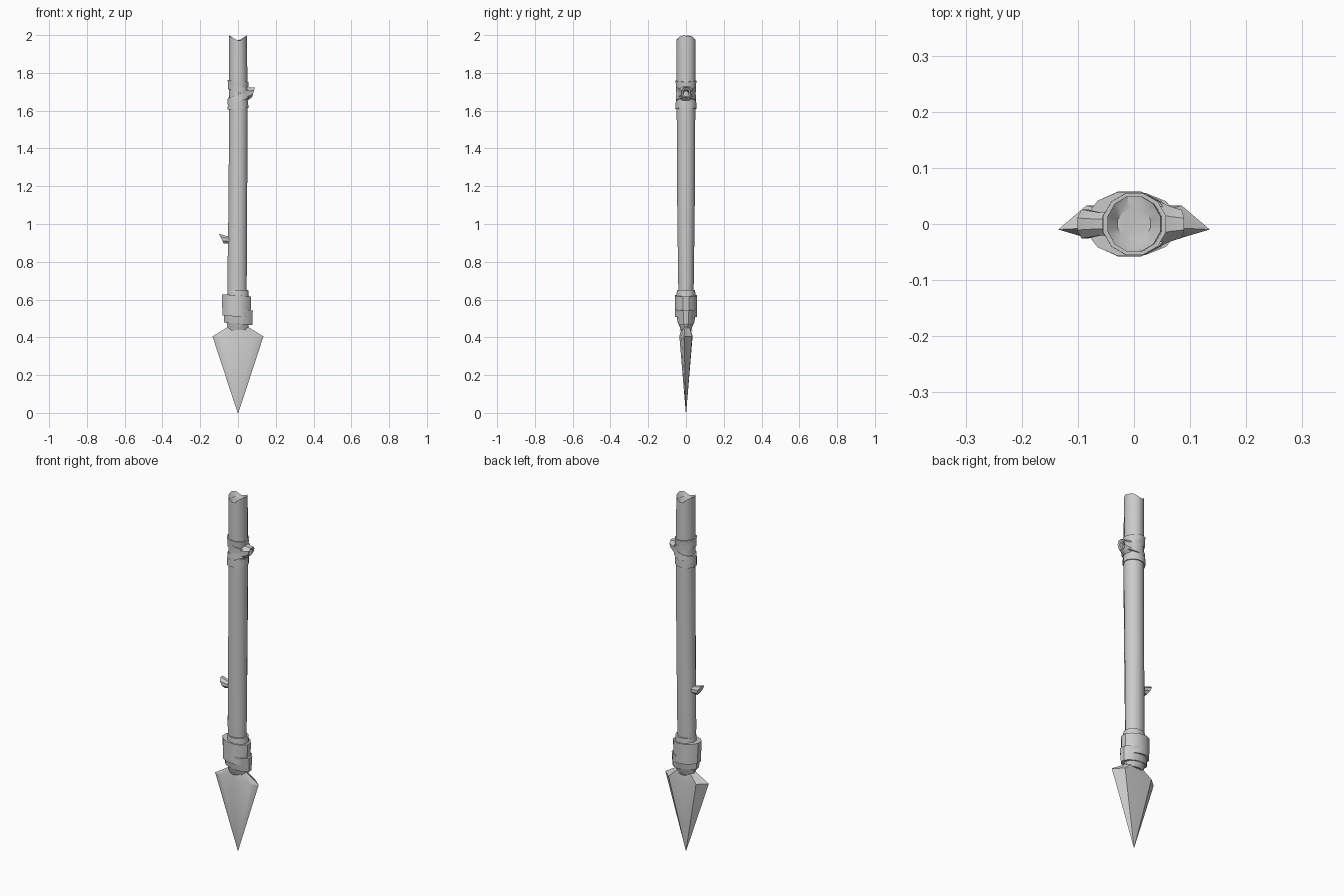
import bpy, math
from mathutils import Vector

if "Cube" in bpy.data.objects:
    bpy.data.objects.remove(bpy.data.objects["Cube"])

grey = bpy.data.materials.new("plain_grey")
grey.use_nodes = True
grey.diffuse_color = (0.6, 0.6, 0.6, 1)
grey.node_tree.nodes["Principled BSDF"].inputs["Base Color"].default_value = (0.6, 0.6, 0.6, 1)


def ring(center, u, v, n=12):
    """Ellipse of points spanned by the half axes u and v."""
    c, u, v = Vector(center), Vector(u), Vector(v)
    angles = [math.tau * (i + 0.5) / n for i in range(n)]
    return [c + u * math.cos(a) + v * math.sin(a) for a in angles]


def level(z, rx, ry, cx=0, tilt=0, n=12):
    return ring((cx, 0, z), (rx, 0, tilt * rx), (0, ry, 0), n)


def loft(name, rings, angle=35):
    """Skin a list of equal rings and cap both ends."""
    n = len(rings[0])
    verts = [p for r in rings for p in r]
    faces = [(k * n + i, k * n + (i + 1) % n, (k + 1) * n + (i + 1) % n, (k + 1) * n + i)
             for k in range(len(rings) - 1) for i in range(n)]
    faces += [tuple(reversed(range(n))), tuple(range(len(verts) - n, len(verts)))]
    mesh = bpy.data.meshes.new(name)
    mesh.from_pydata(verts, [], faces)
    mesh.materials.append(grey)
    obj = bpy.data.objects.new(name, mesh)
    bpy.context.collection.objects.link(obj)
    bpy.ops.object.select_all(action="DESELECT")
    obj.select_set(True)
    bpy.context.view_layer.objects.active = obj
    bpy.ops.object.mode_set(mode="EDIT")
    bpy.ops.mesh.select_all(action="SELECT")
    bpy.ops.mesh.normals_make_consistent(inside=False)
    bpy.ops.object.mode_set(mode="OBJECT")
    bpy.ops.object.shade_smooth_by_angle(angle=math.radians(angle))
    return obj


def band(name, z0, z1, low, high, cx=0, tilt=0):
    """Wrapped strip; low and high are its (x, y) radii at both edges."""
    loft(name, [level(z0, 0.04, 0.038, 0, tilt), level(z0, *low, cx, tilt),
                level(z1, *high, cx, tilt), level(z1, 0.04, 0.038, 0, tilt)])


# Shaft with a jagged broken top
profile = [(0.46, 0.048, 0.036, -0.003), (0.7, 0.053, 0.043, -0.005),
           (1.1, 0.051, 0.048, -0.001), (1.6, 0.051, 0.051, 0.002),
           (1.98, 0.049, 0.051, 0)]
rings = [level(*p) for p in profile]
for i, p in enumerate(rings[-1]):
    p.z = 1.968 + 0.032 * abs(p.x) / 0.049 - 0.006 * (i % 3 == 0)
rings.append(level(1.972, 0.03, 0.03))
loft("shaft", rings)

# Cut branch stub
loft("branch_stub", [ring((-0.035, 0, 0.915), (0, 0.024, 0), (0, 0, 0.022), 8),
                     ring((-0.06, 0, 0.917), (0, 0.022, 0), (-0.003, 0, 0.021), 8),
                     ring((-0.088, 0, 0.922), (0, 0.028, 0), (-0.014, 0, 0.029), 8)])

# Lower binding holding the head
band("binding_collar", 0.61, 0.65, (0.06, 0.052), (0.056, 0.05))
band("binding_upper", 0.51, 0.622, (0.077, 0.06), (0.08, 0.059), -0.008, -0.08)
band("binding_lower", 0.472, 0.55, (0.077, 0.044), (0.08, 0.057), 0.001, -0.1)
band("binding_foot", 0.438, 0.485, (0.052, 0.028), (0.064, 0.044), 0, 0.04)

# Upper crossed cord wraps
band("cord_bottom", 1.61, 1.65, (0.057, 0.057), (0.055, 0.056), 0, 0.08)
band("cord_rising", 1.65, 1.685, (0.062, 0.056), (0.06, 0.053), 0.004, 0.3)
band("cord_falling", 1.695, 1.73, (0.06, 0.053), (0.06, 0.055), 0.004, -0.35)
band("cord_top", 1.72, 1.758, (0.053, 0.054), (0.058, 0.057), 0.001, -0.1)

# Hollow knot on the side of the cord
loft("cord_knot", [ring((x, 0, z), (0, r, 0), (s * r, 0, r), 8)
                   for x, z, r, s in [(0.04, 1.69, 0.046, 0), (0.063, 1.692, 0.034, 0.1),
                                      (0.082, 1.697, 0.027, 0.3), (0.077, 1.695, 0.018, 0.3),
                                      (0.06, 1.69, 0.014, 0)]])


# Pointed head, a lens-shaped section scaled along its height
def lens(z, w, t):
    half = [(1, -0.28), (0.63, 0.94), (0, 1)]
    front = [(-0.65, -0.68), (0, -1), (0.65, -0.68)]
    section = half + [(-x, y) for x, y in half[1::-1]] + front
    return [Vector((x * w, y * t, z)) for x, y in section]


loft("spear_head", [lens(0, 0.002, 0.001), lens(0.405, 0.135, 0.035),
                    lens(0.45, 0.062, 0.022), lens(0.48, 0.04, 0.022)], 30)
